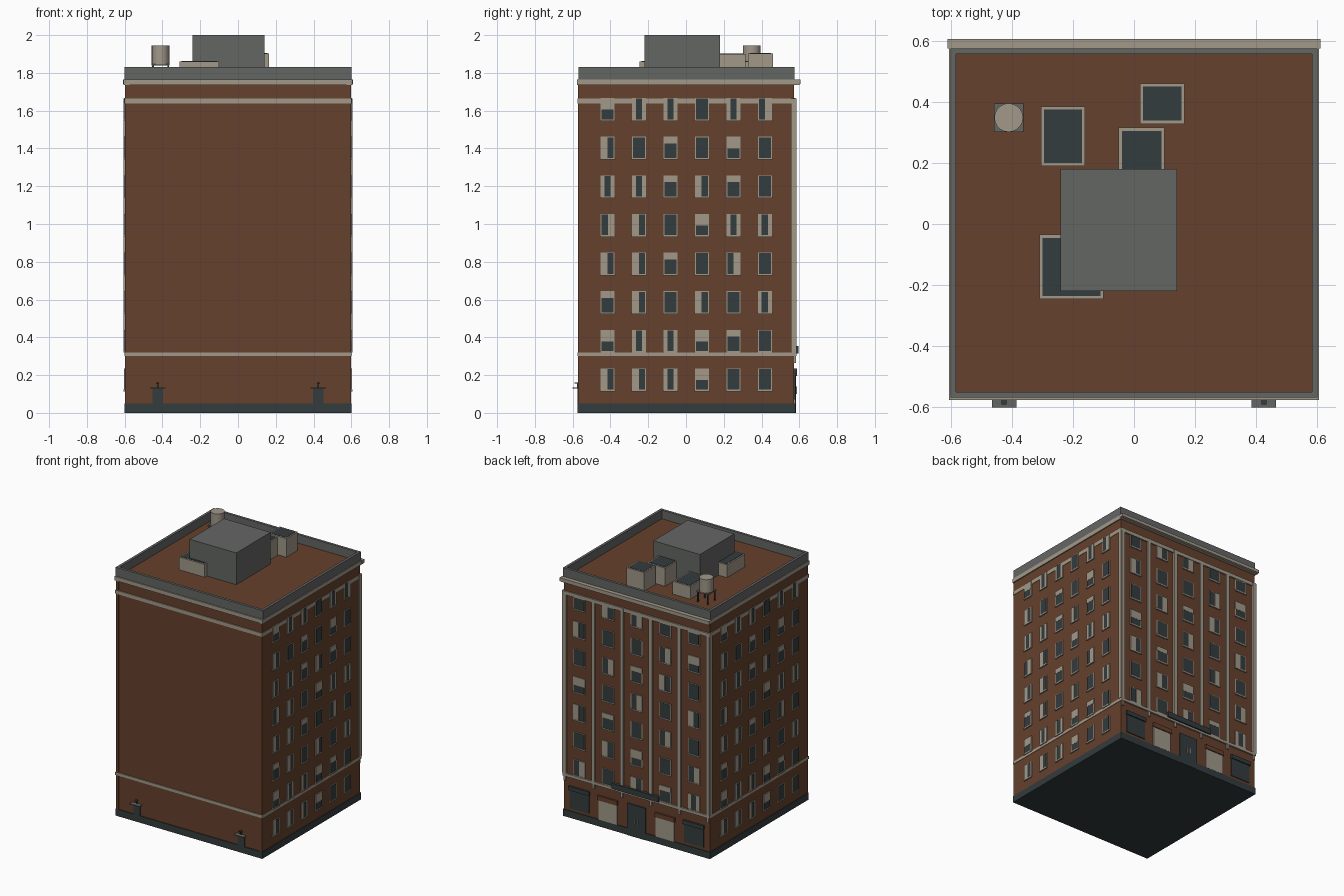
import bpy
import bmesh
from mathutils import Matrix, Vector

if "Cube" in bpy.data.objects:
    bpy.data.objects.remove(bpy.data.objects["Cube"], do_unlink=True)


def material(name, r, g, b):
    m = bpy.data.materials.new(name)
    m.use_nodes = True
    m.diffuse_color = (r, g, b, 1)
    m.node_tree.nodes["Principled BSDF"].inputs["Base Color"].default_value = (r, g, b, 1)
    return m


BRICK, CREAM, GREY, DARK = range(4)
MATS = [
    material("brick brown", .130, .052, .025),
    material("stone cream", .355, .315, .25),
    material("parapet grey", .127, .133, .127),
    material("dark slate", .034, .045, .047),
]

# Overall wall planes
WX, FRONT, BACK = .597, -.568, .573
ROOF, TOP = 1.765, 1.83


def add_box(bm, x, y, z, mat):
    """Add a box from three (low, high) ranges."""
    lo, hi = Vector((x[0], y[0], z[0])), Vector((x[1], y[1], z[1]))
    size = Matrix.Diagonal((*(hi - lo), 1))
    made = bmesh.ops.create_cube(bm, size=1, matrix=Matrix.Translation((lo + hi) / 2) @ size)
    for f in {f for v in made["verts"] for f in v.link_faces}:
        f.material_index = mat


def finish(name, bm):
    bmesh.ops.recalc_face_normals(bm, faces=bm.faces)
    mesh = bpy.data.meshes.new(name)
    bm.to_mesh(mesh)
    bm.free()
    for m in MATS:
        mesh.materials.append(m)
    obj = bpy.data.objects.new(name, mesh)
    bpy.context.collection.objects.link(obj)
    return obj


def build(name, *boxes):
    bm = bmesh.new()
    for b in boxes:
        add_box(bm, *b)
    return finish(name, bm)


def on_wall(bm, side, u, z, depth, mat):
    """Add a plate on a wall; u runs to the right as seen from outside."""
    if side == "right":
        add_box(bm, (WX, WX + depth), u, z, mat)
    elif side == "left":
        add_box(bm, (-WX - depth, -WX), (-u[1], -u[0]), z, mat)
    elif side == "back":
        add_box(bm, (-u[1], -u[0]), (BACK, BACK + depth), z, mat)
    else:
        add_box(bm, u, (FRONT - depth, FRONT), z, mat)


# Main masses
build("brick_body", ((-WX, WX), (FRONT, BACK), (.01, ROOF + .001), BRICK))
build("plinth", ((-.6, .6), (-.574, .579), (0, .05), DARK))
build("front_corner_piers", *[
    ((min(s * .575, s * WX), max(s * .575, s * WX)), (-.573, FRONT), (.05, ROOF - .03), BRICK)
    for s in (-1, 1)])


def ring(name, x, y0, y1, z, mat, t):
    """Rectangular band made of four bars."""
    return build(name,
                 ((-x, x), (y0, y0 + t), z, mat), ((-x, x), (y1 - t, y1), z, mat),
                 ((-x, -x + t), (y0 + t, y1 - t), z, mat), ((x - t, x), (y0 + t, y1 - t), z, mat))


# Belts, cornice and parapet
ring("lower_belt", .6, -.575, .585, (.3, .321), CREAM, .02)
ring("upper_belt", .6, -.575, .583, (1.638, 1.665), CREAM, .02)
ring("cornice", .605, -.576, .6, (1.735, ROOF), CREAM, .04)
build("back_cornice_lip", ((-.61, .61), (.575, .605), (1.742, ROOF), CREAM))
ring("parapet", .601, -.568, .575, (ROOF, TOP), GREY, .019)

# Back pilasters with small corbels
bm = bmesh.new()
for i in range(6):
    u = -.585 + i * .234
    on_wall(bm, "back", (u - .013, u + .013), (.32, 1.665), .012, CREAM)
    on_wall(bm, "back", (u - .008, u + .008), (.265, .3), .01, CREAM)
for s in (-1, 1):
    add_box(bm, (min(s * .59, s * .605), max(s * .59, s * .605)), (.555, .582), (.32, 1.665), CREAM)
finish("back_pilasters", bm)


# Windows: D dark, T short shade, H half shade, L / R curtain, M both curtains
def window(bm, side, u, z, w, code):
    h, e = .118, .006
    l, r = u - w / 2, u + w / 2
    on_wall(bm, side, (l, r), (z, z + h), .0045, CREAM)
    on_wall(bm, side, (l + e, r - e), (z + e, z + h - e / 2), .006, DARK)
    on_wall(bm, side, (l - e / 2, r + e / 2), (z - e / 2, z + e), .009, CREAM)
    shade = {"T": .3, "H": .52}.get(code, 0)
    if shade:
        on_wall(bm, side, (l, r), (z + h * (1 - shade), z + h), .007, CREAM)
    part = w * (.28 if code == "M" else .48)
    if code in "LM":
        on_wall(bm, side, (l, l + part), (z, z + h), .007, CREAM)
    if code in "RM":
        on_wall(bm, side, (r - part, r), (z, z + h), .007, CREAM)


def window_grid(name, side, rows, first, start, step, width):
    bm = bmesh.new()
    for i, row in enumerate(rows.split()):
        for j, code in enumerate(row):
            window(bm, side, start + j * step, .117 + (first + i) * .2045, width, code)
    finish(name, bm)


# Rows listed from the ground up
SIDE_ROWS = "LLMHDD HMMHTD TLDLDM LLTDRD RLDHMM MMTLTD LDTDHD HMMDMR"
BACK_ROWS = "RDLTM DLHDR LTDRD HDRDL DRTLD LDDRH DLRDT"
window_grid("right_windows", "right", SIDE_ROWS, 0, -.415, .1665, .075)
window_grid("left_windows", "left", SIDE_ROWS, 0, -.415, .1665, .075)
window_grid("back_windows", "back", BACK_ROWS, 1, -.468, .234, .095)

# Back ground floor: shops, roller shutters, entrance and canopy
bm = bmesh.new()
for s in (-1, 1):
    shop, gate = s * .468, s * .234
    on_wall(bm, "back", (shop - .08, shop + .08), (.07, .215), .006, DARK)
    on_wall(bm, "back", (shop - .085, shop + .085), (.205, .235), .014, DARK)
    on_wall(bm, "back", (gate - .075, gate + .075), (.05, .2), .007, CREAM)
    on_wall(bm, "back", (gate - .08, gate + .08), (.195, .228), .014, BRICK)
    on_wall(bm, "back", (s * .012 - .003, s * .012 + .003), (.1, .14), .014, CREAM)
on_wall(bm, "back", (-.075, .075), (0, .235), .009, DARK)
on_wall(bm, "back", (-.19, .19), (.315, .355), .022, DARK)
finish("back_shopfronts", bm)

# Front service doors with canopy and lamp
for label, x in (("left", .425), ("right", -.425)):
    bm = bmesh.new()
    on_wall(bm, "front", (x - .028, x + .028), (.03, .128), .006, DARK)
    on_wall(bm, "front", (x - .04, x + .04), (.128, .134), .032, GREY)
    on_wall(bm, "front", (x - .004, x + .004), (.134, .155), .008, DARK)
    on_wall(bm, "front", (x - .008, x + .008), (.155, .161), .022, DARK)
    finish(label + "_service_door", bm)

# Rooftop machine room and vents
build("machine_room", ((-.24, .14), (-.22, .18), (ROOF, 2), GREY))


def vent(name, x, y, top):
    e = .01
    build(name, (x, y, (ROOF, top), CREAM),
          ((x[0] + e, x[1] - e), (y[0] + e, y[1] - e), (top - e, top + .002), DARK))


vent("low_vent_back", (-.305, -.16), (.19, .385), 1.86)
vent("low_vent_front", (-.31, -.1), (-.245, -.035), 1.86)
vent("tall_vent_middle", (-.05, .1), (.165, .315), 1.9)
vent("tall_vent_back", (.02, .165), (.328, .46), 1.903)

# Water tank on a legged platform
TX, TY = -.41, .348
legs = [((TX + a * .04 - .004, TX + a * .04 + .004), (TY + b * .04 - .004, TY + b * .04 + .004),
         (ROOF, 1.842), DARK) for a in (-1, 1) for b in (-1, 1)]
build("tank_stand", ((TX - .048, TX + .048), (TY - .047, TY + .047), (1.84, 1.848), GREY), *legs)
bm = bmesh.new()
bmesh.ops.create_cone(bm, cap_ends=True, segments=20, radius1=.047, radius2=.047, depth=.097,
                      matrix=Matrix.Translation((TX, TY, 1.8965)))
for f in bm.faces:
    f.material_index = CREAM
tank = finish("water_tank", bm)
bpy.context.view_layer.objects.active = tank
tank.select_set(True)
bpy.ops.object.shade_smooth_by_angle()
